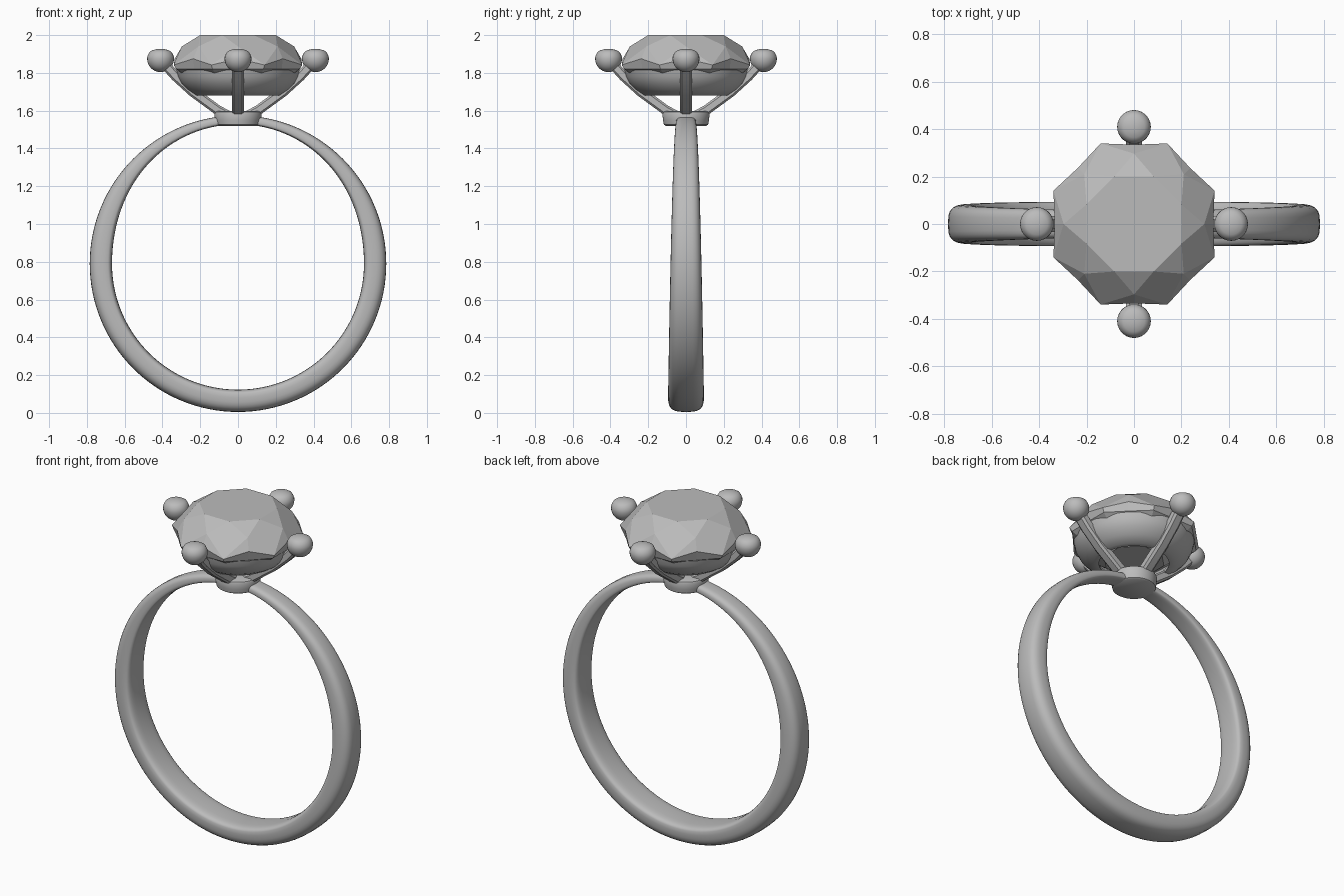
import bpy, bmesh, math
from math import sin, cos, pi, radians

if "Cube" in bpy.data.objects:
    bpy.data.objects.remove(bpy.data.objects["Cube"])

metal = bpy.data.materials.new("silver grey")
metal.diffuse_color = (0.5, 0.5, 0.5, 1)
metal.use_nodes = True
metal.node_tree.nodes["Principled BSDF"].inputs["Base Color"].default_value = metal.diffuse_color


def make(name, verts, faces, smooth=None):
    me = bpy.data.meshes.new(name)
    me.from_pydata(verts, [], faces)
    bm = bmesh.new()
    bm.from_mesh(me)
    bmesh.ops.remove_doubles(bm, verts=bm.verts, dist=1e-5)
    bmesh.ops.recalc_face_normals(bm, faces=bm.faces)
    bm.to_mesh(me)
    bm.free()
    me.materials.append(metal)
    ob = bpy.data.objects.new(name, me)
    bpy.context.collection.objects.link(ob)
    if smooth:
        bpy.ops.object.select_all(action='DESELECT')
        ob.select_set(True)
        bpy.context.view_layer.objects.active = ob
        bpy.ops.object.shade_smooth_by_angle(angle=radians(smooth))
    return ob


def bridge(rings, closed):
    """Quads between consecutive rings of equal size."""
    n, m = len(rings[0]), len(rings)
    verts = [v for r in rings for v in r]
    faces = []
    for i in range(m if closed else m - 1):
        k = (i + 1) % m
        for j in range(n):
            l = (j + 1) % n
            faces.append((i * n + j, i * n + l, k * n + l, k * n + j))
    return verts, faces


def lathe(name, profile, at=(0, 0), seg=48, closed=False, smooth=40):
    rings = [[(at[0] + r * cos(2 * pi * j / seg), at[1] + r * sin(2 * pi * j / seg), z)
              for j in range(seg)] for r, z in profile]
    v, f = bridge(rings, closed)
    if not closed:
        f += [tuple(range(seg)), tuple(range((len(rings) - 1) * seg, len(rings) * seg))]
    return make(name, v, f, smooth)


# Band: tapering swept section, rounded outside and flatter inside
R, CZ = 0.785, 0.79
rings = []
for i in range(128):
    a = 2 * pi * i / 128
    s = (1 + cos(a)) / 2
    hw = 0.05 + 0.045 * math.sqrt(s)
    th = 0.047 + 0.071 * sin(min(1, 2 * s) * pi / 2)
    ring = []
    for j in range(28):
        t = 2 * pi * j / 28
        c, d = cos(t), sin(t)
        y = hw * math.copysign(abs(c) ** 0.6, c)
        e = 0.75 if d > 0 else 0.5
        q = math.copysign(abs(d) ** e, d)
        # outer half is deep and domed, inner half shallow
        rr = R - 0.65 * th + th * (0.65 if q > 0 else 0.35) * q
        ring.append((rr * sin(a), y, CZ - rr * cos(a)))
    rings.append(ring)
make("band", *bridge(rings, True), smooth=60)

# Seat disc that joins the band and the prongs
lathe("seat_disc", [(0.108, 1.52), (0.117, 1.526), (0.122, 1.55), (0.125, 1.585),
                    (0.121, 1.594), (0.11, 1.598)])

# Basket: open bowl under the stone
lathe("basket", [(0.326, 1.815), (0.318, 1.78), (0.30, 1.745), (0.265, 1.71),
                 (0.22, 1.68), (0.19, 1.68), (0.21, 1.72), (0.27, 1.79), (0.29, 1.815)],
      seg=64, closed=True)

# Four prongs with ball tips
for k, side in enumerate(("right", "back", "left", "front")):
    ca, sa = round(cos(k * pi / 2)), round(sin(k * pi / 2))
    path = [(0.05, 1.572), (0.11, 1.605), (0.24, 1.70), (0.33, 1.782), (0.405, 1.865)]
    rings = []
    for i, (r, z) in enumerate(path):
        p, q = path[max(i - 1, 0)], path[min(i + 1, len(path) - 1)]
        dx, dz = q[0] - p[0], q[1] - p[1]
        ln = math.hypot(dx, dz)
        nx, nz = -dz / ln * 0.026, dx / ln * 0.026
        section = [(-0.033, -0.6), (-0.02, -1), (0.02, -1), (0.033, -0.6),
                   (0.033, 0.6), (0.02, 1), (-0.02, 1), (-0.033, 0.6)]
        ring = []
        for w, u in section:
            x = r + nx * u
            ring.append((x * ca - w * sa, x * sa + w * ca, z + nz * u))
        rings.append(ring)
    v, f = bridge(rings, False)
    f += [tuple(range(8)), tuple(range(len(v) - 8, len(v)))]
    make(side + "_prong", v, f, 35)
    ball = [(0.071 * sin(t * pi / 20), 1.875 - 0.071 * cos(t * pi / 20)) for t in range(1, 12)]
    ball += [(0.066, 1.897), (0.058, 1.911), (0.045, 1.919), (0.025, 1.925), (0.008, 1.927)]
    lathe(side + "_prong_ball", ball, at=(0.41 * ca, 0.41 * sa), seg=28, smooth=50)

# Stone: eight-sided brilliant cut with star, kite and girdle facets
def circle(r, z, off, n=8):
    return [(r * cos(2 * pi * (j + off) / n), r * sin(2 * pi * (j + off) / n), z) for j in range(n)]


v = circle(0.217, 2.0, 0.5)            # 0-7   table corners
v += circle(0.297, 1.94, 0)            # 8-15  crown points
v += circle(0.368, 1.842, 0.5)         # 16-23 girdle corners
v += circle(0.335, 1.875, 0)           # 24-31 girdle midpoints
v += circle(0.353, 1.82, 0.5)          # 32-39 lower girdle corners
v += circle(0.328, 1.82, 0)            # 40-47 lower girdle midpoints
v += circle(0.17, 1.695, 0.5)          # 48-55 pavilion base
f = [tuple(range(8)), tuple(range(48, 56))]
for j in range(8):
    n, p = (j + 1) % 8, (j - 1) % 8
    f += [(p, j, 8 + j),                                     # star
          (j, 8 + j, 16 + j), (j, 16 + j, 8 + n),            # kite
          (8 + j, 24 + j, 16 + j), (8 + j, 16 + p, 24 + j),  # upper girdle
          (24 + j, 40 + j, 32 + j, 16 + j), (16 + p, 32 + p, 40 + j, 24 + j),
          (40 + j, 48 + j, 32 + j), (32 + p, 48 + p, 40 + j), (40 + j, 48 + p, 48 + j)]
make("stone", v, f)
